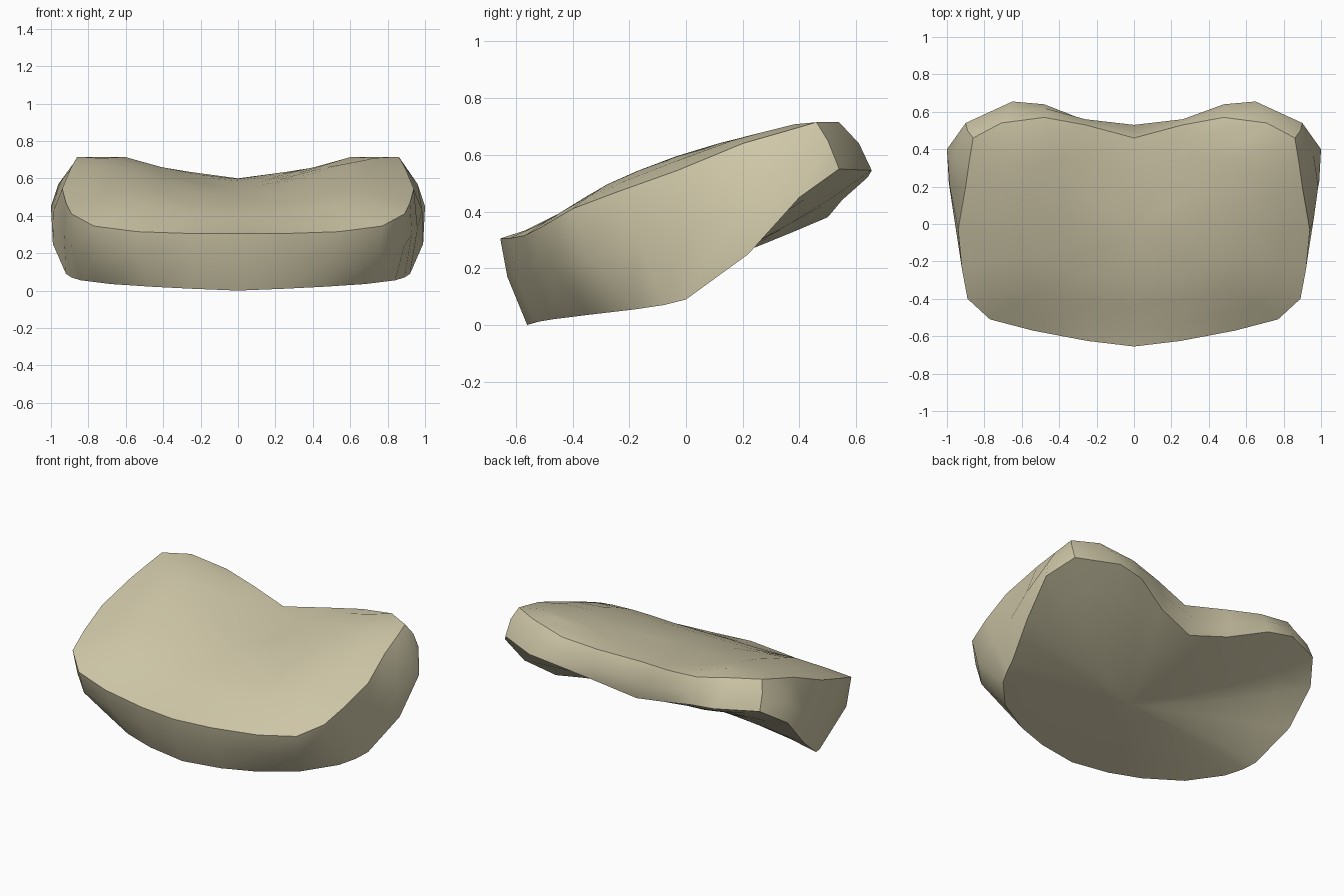
import bpy
import bmesh
from mathutils import Vector

default_cube = bpy.data.objects.get("Cube")
if default_cube:
    bpy.data.objects.remove(default_cube, do_unlink=True)

# Half outlines from front centre round the left side to back centre, in hundredths
TOP_RIM = [(0, -65.5, 30.5), (25, -62.5, 30.5), (54, -57, 31.5), (77, -51, 34.5),
           (89, -40, 41), (92, -24, 47), (94, -3, 54.5), (90, 20, 64),
           (88, 34, 68), (86, 46, 71.5), (71, 54, 71.5), (48, 57, 67),
           (26, 53, 63.5), (0, 46, 60)]
WAIST = [(0, -63, 17), (25, -60, 17), (53, -54, 18), (76, -47, 20),
         (89, -35, 24), (93, -17, 30), (96, 2, 33), (98.5, 20, 43),
         (96, 37, 57), (89, 50, 65), (68, 61, 64), (48, 62, 60),
         (26, 56, 53), (0, 53, 49)]
BOTTOM_RIM = [(0, -56, 0), (25, -53, 1), (45, -47, 2), (68, -35, 3.5),
              (84, -18, 5.5), (89, -8, 7), (92, 0, 9), (99, 22, 25),
              (100, 40, 45), (90, 54, 55), (65, 65.5, 54.5), (48, 64, 52),
              (25, 55, 44), (0, 50, 38)]


def seat_height(x, y):
    """Padded top: arched from front to back, raised either side of the middle."""
    arch = 0.54 + 0.22 * y - 0.2 * y * y
    return arch + (0.07 + 0.1 * y) * min((x / 0.6) ** 2, 1)


def underside_height(x, y):
    """Plain slope rising to the back."""
    return 0.18 + 0.36 * y


def full_ring(half):
    """Close a half outline by mirroring it across x."""
    left = [Vector(p) / 100 for p in half]
    right = [Vector((-p.x, p.y, p.z)) for p in reversed(left[1:-1])]
    return left + right


def inner_rings(rim, height, power, amounts):
    """Draw a rim inwards, easing its height onto a surface."""
    rings = []
    for amount in amounts:
        ring = []
        for point in rim:
            p = point.lerp(Vector((0, -0.05, 0)), amount)
            ease = (1 - amount) ** power
            p.z = height(p.x, p.y) * (1 - ease) + point.z * ease
            if height is underside_height:
                p.z += (height(point.x, p.y) - height(point.x, point.y)) * ease
            ring.append(p)
        rings.append(ring)
    return rings


def make_material(name, colour):
    mat = bpy.data.materials.new(name)
    mat.use_nodes = True
    mat.diffuse_color = colour
    shader = mat.node_tree.nodes["Principled BSDF"]
    shader.inputs["Base Color"].default_value = colour
    shader.inputs["Roughness"].default_value = 0.8
    return mat


def loft(name, rings, first_centre, last_centre, mat):
    """Join successive rings with quads and close both ends with fans."""
    bm = bmesh.new()
    loops = [[bm.verts.new(p) for p in ring] for ring in rings]
    count = len(loops[0])
    for lower, upper in zip(loops, loops[1:]):
        for i in range(count):
            j = (i + 1) % count
            bm.faces.new((lower[i], lower[j], upper[j], upper[i]))
    for loop, centre in ((loops[0], first_centre), (loops[-1], last_centre)):
        hub = bm.verts.new(centre)
        for i in range(count):
            bm.faces.new((loop[i], loop[(i + 1) % count], hub))
    bmesh.ops.recalc_face_normals(bm, faces=bm.faces[:])
    mesh = bpy.data.meshes.new(name)
    bm.to_mesh(mesh)
    bm.free()
    mesh.materials.append(mat)
    obj = bpy.data.objects.new(name, mesh)
    bpy.context.collection.objects.link(obj)
    return obj


# Cushion: underside, rounded wall and padded top in one closed skin
top, waist, bottom = (full_ring(h) for h in (TOP_RIM, WAIST, BOTTOM_RIM))
underside = inner_rings(bottom, underside_height, 2, (0.8, 0.6, 0.4, 0.2))
seat = inner_rings(top, seat_height, 6, (0.15, 0.35, 0.55, 0.78))
khaki = make_material("pale_khaki", (0.62, 0.57, 0.39, 1))
cushion = loft("cushion", underside + [bottom, waist, top] + seat,
               (0, -0.05, underside_height(0, -0.05)),
               (0, -0.05, seat_height(0, -0.05)), khaki)

# Soft shading with crisp rims
bpy.ops.object.select_all(action="DESELECT")
cushion.select_set(True)
bpy.context.view_layer.objects.active = cushion
bpy.ops.object.shade_smooth_by_angle(angle=0.65)
